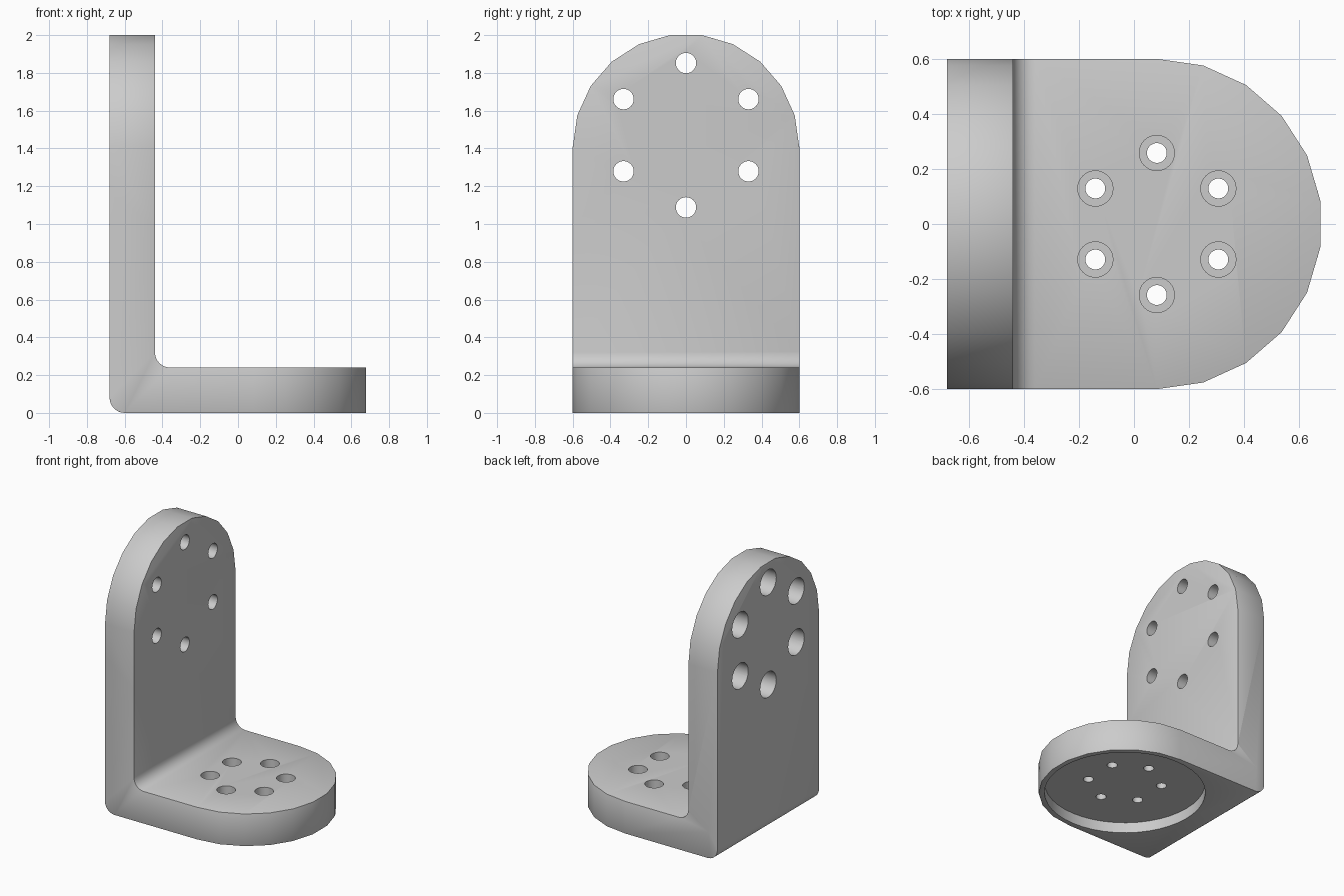
import bpy, bmesh, math
from mathutils import Matrix, Vector

cube = bpy.data.objects.get("Cube")
if cube:
    bpy.data.objects.remove(cube, do_unlink=True)

# Main dimensions
HALF_W, BACK, INNER, THICK = 0.6, -0.68, -0.44, 0.24
BASE_C, ARCH_C = 0.083, 1.406      # centres of the two rounded ends
RING_Z = 1.47                      # centre of the upright's hole ring

grey = bpy.data.materials.new("plain grey")
grey.use_nodes = True
grey.diffuse_color = (0.6, 0.6, 0.6, 1)
grey.node_tree.nodes["Principled BSDF"].inputs["Base Color"].default_value = (0.6, 0.6, 0.6, 1)


def arc(cx, cy, r, start, end, steps):
    angles = [math.radians(start + (end - start) * i / steps) for i in range(steps + 1)]
    return [(cx + r * math.cos(a), cy + r * math.sin(a)) for a in angles]


def prism(name, points, place, low, high):
    """Extrude a 2D outline; place(u, v, w) maps it into the model."""
    bm = bmesh.new()
    face = bm.faces.new([bm.verts.new(place(u, v, low)) for u, v in points])
    ext = bmesh.ops.extrude_face_region(bm, geom=[face])
    shift = Vector(place(0, 0, high)) - Vector(place(0, 0, low))
    bmesh.ops.translate(bm, vec=shift, verts=[g for g in ext["geom"] if isinstance(g, bmesh.types.BMVert)])
    bmesh.ops.recalc_face_normals(bm, faces=bm.faces)
    mesh = bpy.data.meshes.new(name)
    bm.to_mesh(mesh)
    bm.free()
    mesh.materials.append(grey)
    obj = bpy.data.objects.new(name, mesh)
    bpy.context.collection.objects.link(obj)
    return obj


def apply(obj, kind, **settings):
    mod = obj.modifiers.new(kind, kind)
    for key, value in settings.items():
        setattr(mod, key, value)
    bpy.context.view_layer.objects.active = obj
    bpy.ops.object.modifier_apply(modifier=mod.name)


def combine(obj, cutter, operation):
    cutter.hide_render = True
    apply(obj, "BOOLEAN", object=cutter, operation=operation, solver="EXACT")
    bpy.data.objects.remove(cutter, do_unlink=True)


def along_x(u, v, w):
    return (w, u, v)


def along_y(u, v, w):
    return (u, w, v)


def along_z(u, v, w):
    return (u, v, w)


def drill(obj, place, u, v, r, low, high, sides=32):
    hole = prism("hole_cutter", arc(u, v, r, 0, 360, sides)[:-1], place, low, high)
    combine(obj, hole, "DIFFERENCE")


# L-shaped body with a filleted inner corner and a rounded outer corner
fillet = 0.08
profile = [(0.8, 0), (0.8, THICK)]
profile += arc(INNER + fillet, THICK + fillet, fillet, 270, 180, 6)
profile += [(INNER, 2.1), (BACK, 2.1)]
profile += arc(BACK + fillet, fillet, fillet, 180, 270, 6)
bracket = prism("angle_bracket", profile, along_y, -0.7, 0.7)

# Rounded outlines of the base and the upright
base_outline = [(BACK - 0.1, -HALF_W)] + arc(BASE_C, 0, HALF_W, -90, 90, 11) + [(BACK - 0.1, HALF_W)]
combine(bracket, prism("base_outline", base_outline, along_z, -0.1, 2.2), "INTERSECT")
arch_outline = [(HALF_W, -0.1)] + arc(0, ARCH_C, HALF_W, 0, 180, 11) + [(-HALF_W, -0.1)]
combine(bracket, prism("arch_outline", arch_outline, along_x, -1, 1), "INTERSECT")

# Softened rim
apply(bracket, "BEVEL", width=0.012, segments=2, limit_method="ANGLE", angle_limit=math.radians(50))

# Round pocket under the base
drill(bracket, along_z, BASE_C, 0, 0.56, -0.1, 0.08, 44)

# Two rings of six counterbored holes
for i in range(6):
    a = math.radians(30 + 60 * i)
    c, s = math.cos(a), math.sin(a)
    u, v = BASE_C + 0.258 * c, 0.258 * s
    drill(bracket, along_z, u, v, 0.036, -0.1, 0.3)
    drill(bracket, along_z, u, v, 0.064, 0.16, 0.3)
    u, v = 0.382 * c, RING_Z + 0.382 * s
    drill(bracket, along_x, u, v, 0.054, -0.8, -0.3)
    drill(bracket, along_x, u, v, 0.095, -0.8, -0.56)

# Smooth shading with sharp corners kept
bpy.ops.object.select_all(action="DESELECT")
bracket.select_set(True)
bpy.context.view_layer.objects.active = bracket
bpy.ops.object.shade_smooth_by_angle(angle=math.radians(35))
